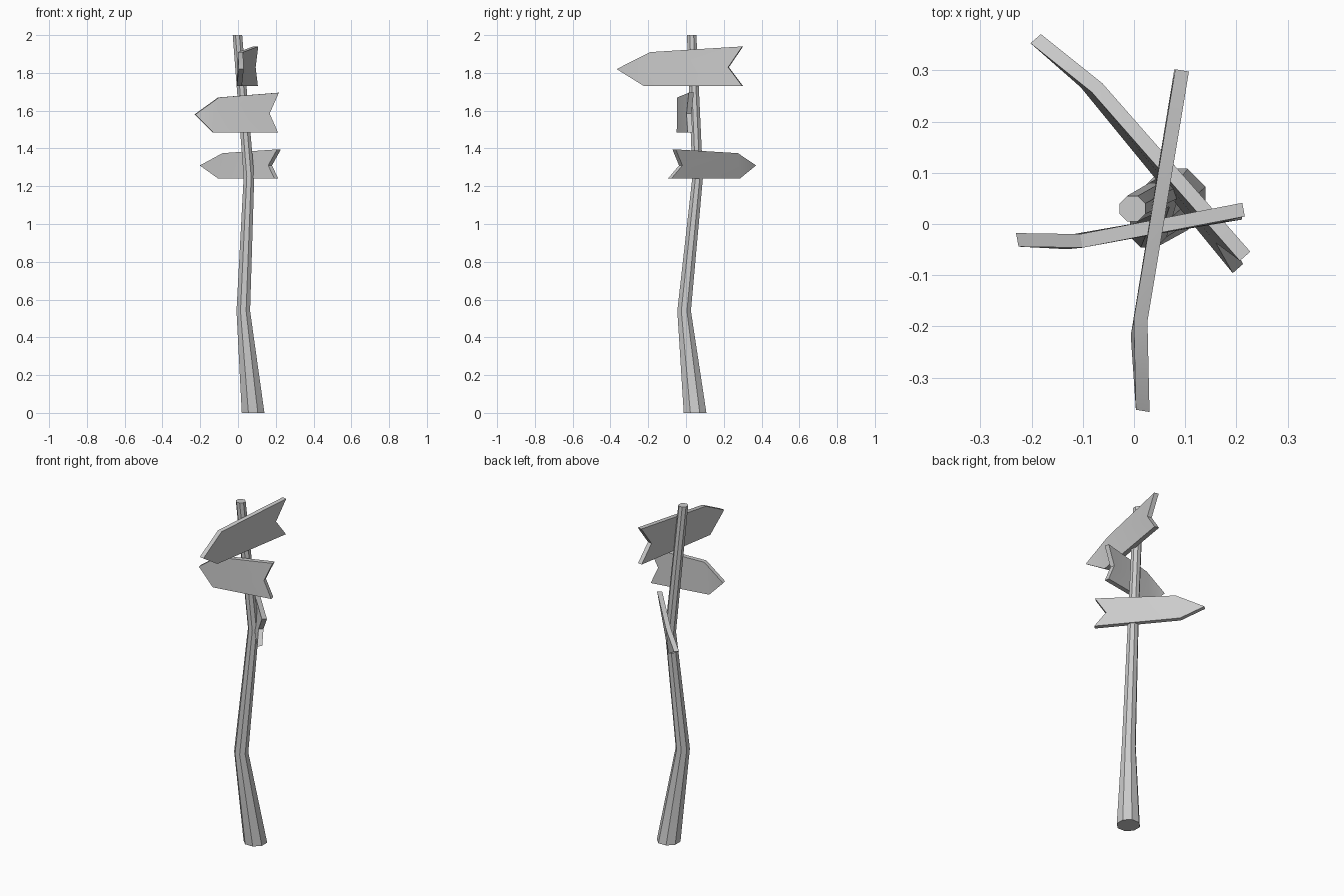
import bpy
import bmesh
import math
from mathutils import Vector

cube = bpy.data.objects.get("Cube")
if cube:
    bpy.data.objects.remove(cube, do_unlink=True)

# Single plain grey for the whole signpost
grey = bpy.data.materials.new("weathered_grey")
grey.use_nodes = True
colour = (0.6, 0.6, 0.6, 1.0)
grey.diffuse_color = colour
grey.node_tree.nodes["Principled BSDF"].inputs["Base Color"].default_value = colour


def finish(bm, name):
    """Turn a bmesh into a shaded, coloured object."""
    bmesh.ops.recalc_face_normals(bm, faces=bm.faces)
    mesh = bpy.data.meshes.new(name)
    bm.to_mesh(mesh)
    bm.free()
    mesh.materials.append(grey)
    obj = bpy.data.objects.new(name, mesh)
    bpy.context.scene.collection.objects.link(obj)
    bpy.ops.object.select_all(action="DESELECT")
    obj.select_set(True)
    bpy.context.view_layer.objects.active = obj
    bpy.ops.object.shade_smooth_by_angle(angle=math.radians(30))


def make_post(name, rings, sides=8):
    """Crooked tapering post lofted through (x, y, z, half width) rings."""
    bm = bmesh.new()
    loops = []
    for x, y, z, half in rings:
        radius = half / math.cos(math.pi / sides)
        angles = [2 * math.pi * (i + 0.5) / sides for i in range(sides)]
        loops.append([bm.verts.new((x + radius * math.cos(a), y + radius * math.sin(a), z))
                      for a in angles])
    for low, high in zip(loops, loops[1:]):
        for i in range(sides):
            j = (i + 1) % sides
            bm.faces.new((low[i], low[j], high[j], high[i]))
    bm.faces.new(loops[0])
    bm.faces.new(loops[-1])
    finish(bm, name)


def make_sign(name, tail_top, shoulder_top, tip, shoulder_low, tail_low, notch, thick=0.027):
    """Arrow board with a notched tail and a point bent off the main plane."""
    along = Vector(tail_top) - Vector(shoulder_top)
    offset = Vector((along.y, -along.x, 0)).normalized() * thick / 2
    outline = [Vector(p) for p in (tail_top, shoulder_top, tip, shoulder_low, tail_low, notch)]
    bm = bmesh.new()
    front, back = ([bm.verts.new(p + offset * s) for p in outline] for s in (1, -1))
    for side in (front, back):
        top, s_top, point, s_low, low, cut = side
        bm.faces.new((point, s_top, s_low))
        bm.faces.new((s_top, cut, s_low))
        bm.faces.new((s_top, top, cut))
        bm.faces.new((cut, low, s_low))
    for i in range(len(outline)):
        j = (i + 1) % len(outline)
        bm.faces.new((front[i], front[j], back[j], back[i]))
    finish(bm, name)


# Post: foot, lower kink, upper kink, top
make_post("post", [(0.08, 0.048, 0, 0.06), (0.028, -0.01, 0.54, 0.036),
                   (0.058, 0.062, 1.25, 0.028), (-0.003, 0.03, 2, 0.025)])

# Three arrow boards pointing different ways
make_sign("upper_sign", (0.094, 0.3, 1.94), (0.013, -0.188, 1.91), (0.017, -0.365, 1.82),
          (0.007, -0.22, 1.73), (0.092, 0.3, 1.73), (0.08, 0.225, 1.83))
make_sign("middle_sign", (0.214, 0.028, 1.695), (-0.103, -0.033, 1.67), (-0.228, -0.031, 1.58),
          (-0.133, -0.036, 1.485), (0.209, 0.022, 1.485), (0.165, 0.016, 1.585))
make_sign("lower_sign", (0.217, -0.063, 1.395), (-0.072, 0.266, 1.375), (-0.192, 0.362, 1.31),
          (-0.094, 0.276, 1.24), (0.203, -0.087, 1.24), (0.17, -0.028, 1.31))
